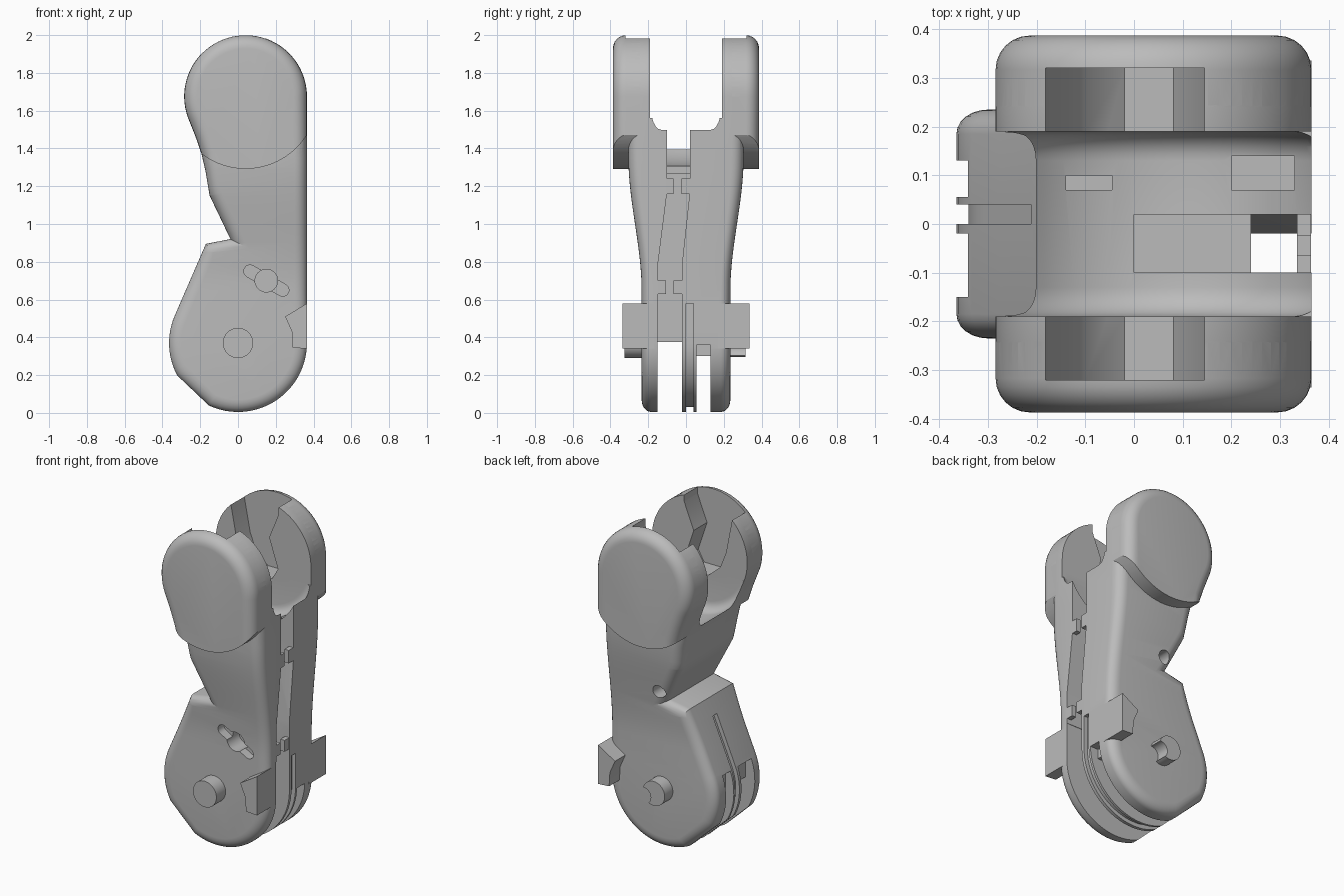
import bpy, bmesh
from math import sin, cos, radians, pi
from mathutils import Vector

cube = bpy.data.objects.get("Cube")
if cube:
    bpy.data.objects.remove(cube, do_unlink=True)

grey = bpy.data.materials.new("plain grey")
grey.use_nodes = True
grey.diffuse_color = (0.5, 0.5, 0.5, 1)
grey.node_tree.nodes["Principled BSDF"].inputs["Base Color"].default_value = (0.5, 0.5, 0.5, 1)

HEAD = (0.04, 1.675)
KNUCKLE = (0, 0.37)


# ---------- helpers ----------
def arc(centre, r, a0, a1, n):
    angles = [radians(a0 + (a1 - a0) * i / n) for i in range(n + 1)]
    return [(centre[0] + r * cos(a), centre[1] + r * sin(a)) for a in angles]


def disc(centre, r, n=64):
    return arc(centre, r, 0, 360, n)[:-1]


def rect(x0, x1, z0, z1):
    return [(x0, z0), (x1, z0), (x1, z1), (x0, z1)]


def inset(profile, d):
    """Mitred inward offset of a counter-clockwise outline."""
    pts = [Vector(p) for p in profile]
    out = []
    for i, p in enumerate(pts):
        a = (p - pts[i - 1]).normalized()
        b = (pts[(i + 1) % len(pts)] - p).normalized()
        na, nb = Vector((-a.y, a.x)), Vector((-b.y, b.x))
        out.append(p + (na + nb) * d / (1 + na.dot(nb)))
    return out


def loft(name, profile, layers, axis="y"):
    """Stack inset copies of an outline along y (or x) and cap both ends."""
    bm = bmesh.new()
    rings = []
    for d, t in layers:
        ring = inset(profile, d) if d else profile
        rings.append([bm.verts.new((u, t, v) if axis == "y" else (t, u, v)) for u, v in ring])
    n = len(profile)
    for lo, hi in zip(rings, rings[1:]):
        for i in range(n):
            j = (i + 1) % n
            bm.faces.new((lo[i], lo[j], hi[j], hi[i]))
    bm.faces.new(rings[0])
    bm.faces.new(rings[-1])
    bmesh.ops.recalc_face_normals(bm, faces=bm.faces)
    mesh = bpy.data.meshes.new(name)
    bm.to_mesh(mesh)
    bm.free()
    obj = bpy.data.objects.new(name, mesh)
    bpy.context.collection.objects.link(obj)
    return obj


def prism(profile, t0, t1, axis="y"):
    return loft("cutter", profile, [(0, t0), (0, t1)], axis)


def rounded(name, profile, half, r, steps=6, extra=0):
    side = []
    for k in range(steps + 1):
        a = pi / 2 * k / steps
        side.append((r * (1 - sin(a)) + extra, half - r + r * cos(a)))
    return loft(name, profile, [(d, -y) for d, y in side] + side[::-1])


def combine(target, other, op="DIFFERENCE"):
    """Apply a boolean and discard the second object."""
    mod = target.modifiers.new("shape", "BOOLEAN")
    mod.operation, mod.solver, mod.object = op, "EXACT", other
    bpy.context.view_layer.update()
    deps = bpy.context.evaluated_depsgraph_get()
    mesh = bpy.data.meshes.new_from_object(target.evaluated_get(deps))
    target.modifiers.clear()
    target.data = mesh
    bpy.data.objects.remove(other, do_unlink=True)


# ---------- side outline shared by the body and the ears ----------
outline = arc(HEAD, 0.325, 0, 205, 44)
outline += [(-0.222, 1.455), (-0.193, 1.37), (-0.172, 1.28), (-0.157, 1.19), (-0.15, 1.15),
            (-0.04, 0.92), (-0.17, 0.895)]
outline += arc(KNUCKLE, 0.365, 156, 208, 10) + arc(KNUCKLE, 0.365, 245, 360, 24)

# ---------- body, widening towards the top ----------
WIDE, NARROW = 0.305, 0.235
body = rounded("finger_body", outline, WIDE, 0.065)
bm = bmesh.new()
bm.from_mesh(body.data)
for i in range(15):
    bmesh.ops.bisect_plane(bm, geom=bm.verts[:] + bm.edges[:] + bm.faces[:],
                           plane_co=(0, 0, 0.65 + 0.05 * i), plane_no=(0, 0, 1))
for v in bm.verts:
    t = min(max((v.co.z - 0.65) / 0.7, 0), 1)
    v.co.y *= (NARROW + (WIDE - NARROW) * t * t * (3 - 2 * t)) / WIDE
bm.to_mesh(body.data)
bm.free()

# ---------- clevis ears ----------
ears = rounded("ears", outline, 0.387, 0.07, extra=0.0005)
combine(ears, prism(disc(HEAD, 0.383, 96), -0.5, 0.5), "INTERSECT")
combine(body, ears, "UNION")

# saddle between the ears
combine(body, rounded("saddle", disc(HEAD, 0.37, 96), 0.19, 0.06))
combine(body, prism(rect(-0.5, 0.5, 1.56, 2.2), -0.19, 0.19))

# funnel pockets on the inner ear faces
pocket = [(-0.185, 2.1), (-0.185, 1.93), (-0.14, 1.7), (-0.1, 1.6), (-0.02, 1.53), (0.1, 1.53),
          (0.14, 1.6), (0.08, 1.78), (0.145, 1.94), (0.145, 2.1)]
for s in (-1, 1):
    combine(body, prism(pocket, s * 0.15, s * 0.32))

# ---------- cord channel on the +x face ----------
channel = [(-0.15, -0.1), (-0.02, -0.1), (-0.02, 0.8), (0.02, 1.17), (0.02, 1.6),
           (-0.1, 1.6), (-0.1, 1.17), (-0.147, 0.8)]
combine(body, prism(channel, 0.24, 0.5, "x"))
combine(body, prism([(0, 1.27), (0.3, 1.27), (0.5, 1.4), (0.5, 1.6), (0, 1.6)], -0.1, 0.02))

# cord holes in the saddle
combine(body, prism(rect(-0.14, -0.045, 1.25, 1.6), 0.07, 0.1))
combine(body, prism(rect(0.2, 0.33, 1.1, 1.6), 0.07, 0.14))

# ---------- slots through the knuckle ----------
for y0, y1, top, right_x, right_top, left_x in ((-0.15, -0.02, 0.375, 0.24, 0.6, -0.3),
                                                (0.055, 0.13, 0.3, 0.31, 0.36, -0.31)):
    step = [(-0.5, -0.1), (0.5, -0.1), (0.5, right_top), (right_x, right_top), (right_x, top),
            (left_x, top), (left_x, 0.5), (-0.5, 0.5)]
    combine(body, prism(step, y0, y1))

# shallow groove around the centre disc
groove = prism([(-0.5, -0.1), (0.5, -0.1), (0.5, 0.58), (0, 0.58), (0, 0.8), (-0.5, 0.8)], 0, 0.04)
combine(groove, prism(inset(outline, 0.025), -0.2, 0.2))
combine(body, groove)

# ---------- keyed recess on the front, round hole on the back ----------
c, s = cos(radians(-30)), sin(radians(-30))
leaf = [(0.15 + u * c - v * s, 0.7 + u * s + v * c)
        for u, v in arc((0.1, 0), 0.033, -90, 90, 8) + arc((-0.1, 0), 0.033, 90, 270, 8)]
combine(body, prism(leaf, -0.4, -0.18))
combine(body, prism(disc((0.15, 0.7), 0.06, 32), -0.4, -0.12))
combine(body, prism(disc((0, 0.98), 0.04, 32), 0.15, 0.4))

# ---------- side wings, pivot pins ----------
wing = [(0.365, 0.34), (0.365, 0.58), (0.25, 0.51), (0.285, 0.43), (0.29, 0.345)]
for side in (-1, 1):
    combine(body, prism(wing, side * 0.17, side * 0.336), "UNION")
combine(body, prism(disc(KNUCKLE, 0.08, 48), -0.2, -0.325), "UNION")
back_pin = prism(disc(KNUCKLE, 0.075, 48), 0.2, 0.315)
combine(back_pin, prism(disc((0.07, 0.34), 0.05, 32), 0.1, 0.4))
combine(body, back_pin, "UNION")


# ---------- cord clips bridging the channel ----------
def clip(name, y0, y1, z0, z1):
    obj = prism([(y0, z0), (y1, z0), (y1, z1), (y0, z1)], 0.335, 0.364, "x")
    obj.name = name
    return obj


parts = [body,
         clip("upper_clip_front", -0.105, -0.065, 1.16, 1.24),
         clip("upper_clip_back", -0.025, 0.025, 1.16, 1.24),
         clip("lower_clip_front", -0.155, -0.105, 0.63, 0.7),
         clip("lower_clip_back", -0.065, -0.015, 0.63, 0.7)]

# ---------- finish ----------
for obj in parts:
    obj.data.materials.clear()
    obj.data.materials.append(grey)
    bpy.ops.object.select_all(action="DESELECT")
    obj.select_set(True)
    bpy.context.view_layer.objects.active = obj
    bpy.ops.object.shade_smooth_by_angle(angle=radians(30))
